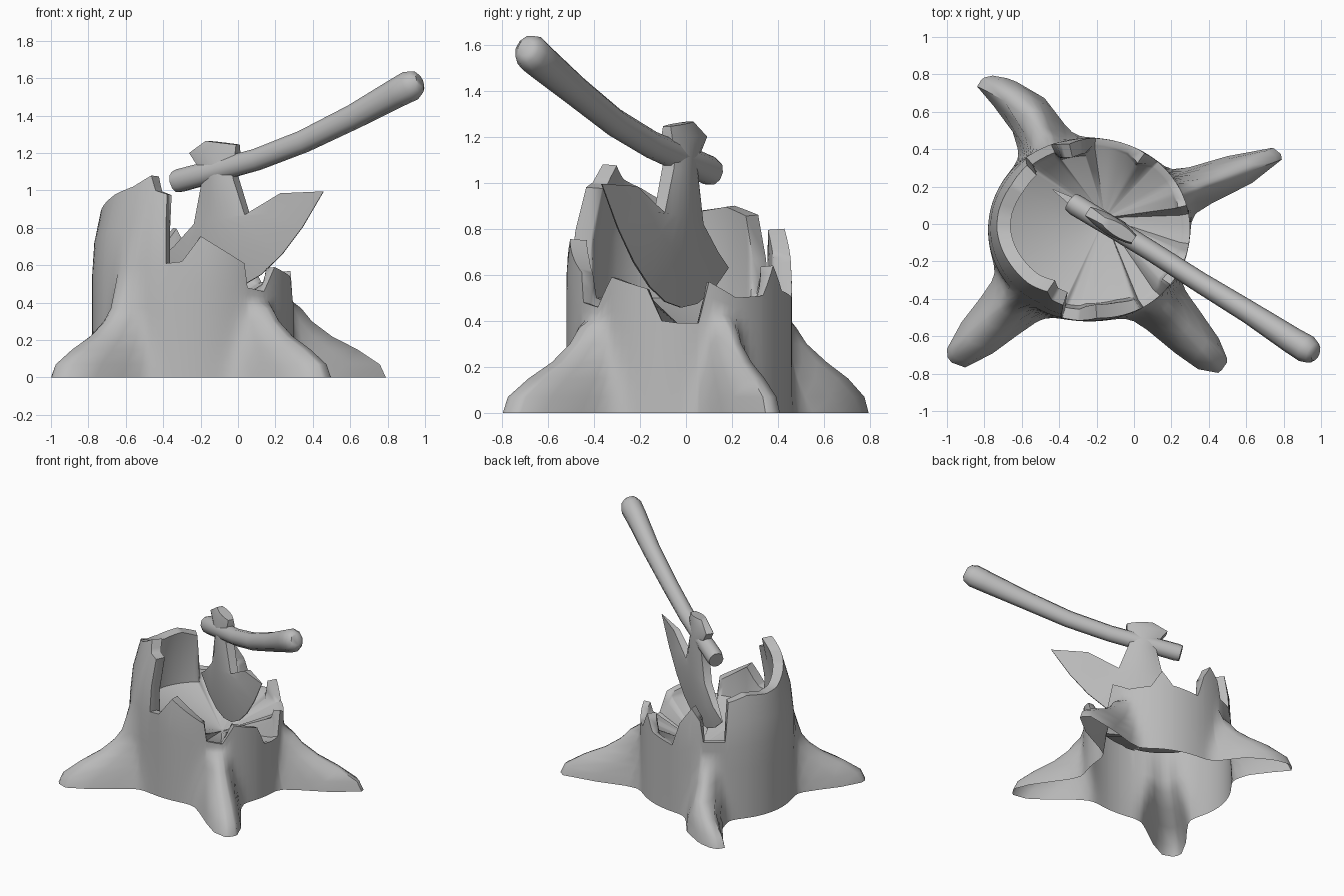
import bpy, bmesh
from math import sin, cos, radians, pi
from mathutils import Vector

cube = bpy.data.objects.get("Cube")
if cube:
    bpy.data.objects.remove(cube, do_unlink=True)

grey = bpy.data.materials.new("plain_grey")
grey.use_nodes = True
GREY = (0.5, 0.5, 0.5, 1)
grey.diffuse_color = GREY
grey.node_tree.nodes["Principled BSDF"].inputs["Base Color"].default_value = GREY


def loft(name, rings, cap_start=True, cap_end=True, fix_normals=True, sharp=40):
    """Skin a list of closed rings of points."""
    bm = bmesh.new()
    loops = [[bm.verts.new(p) for p in ring] for ring in rings]
    n = len(loops[0])
    for a, b in zip(loops, loops[1:]):
        for i in range(n):
            j = (i + 1) % n
            bm.faces.new((a[i], a[j], b[j], b[i]))
    if cap_start:
        bm.faces.new(loops[0][::-1])
    if cap_end:
        bm.faces.new(loops[-1])
    if fix_normals:
        bmesh.ops.recalc_face_normals(bm, faces=bm.faces)
    mesh = bpy.data.meshes.new(name)
    bm.to_mesh(mesh)
    bm.free()
    obj = bpy.data.objects.new(name, mesh)
    bpy.context.collection.objects.link(obj)
    mesh.materials.append(grey)
    bpy.ops.object.select_all(action="DESELECT")
    bpy.context.view_layer.objects.active = obj
    obj.select_set(True)
    bpy.ops.object.shade_smooth_by_angle(angle=radians(sharp))
    return obj


def interp(table, x):
    for (x0, y0), (x1, y1) in zip(table, table[1:]):
        if x0 <= x <= x1:
            return y0 + (y1 - y0) * (x - x0) / (x1 - x0)
    return table[-1][1]


# Stump: broken rim height by angle; roots as angle, length, half width, hook at the tip
CENTRE = Vector((-0.24, -0.03, 0))
RIM = [(0, .39), (9, .39), (14, .57), (28, .5), (45, .51), (54, .64), (63, .53),
       (86, .5), (93, .68), (103, .8), (111, .72), (114, .57), (131, .58),
       (134, .86), (150, .9), (168, .88), (180, .89), (205, .98), (222, 1.02),
       (236, 1.08), (242, 1.0), (251, .98), (253, .61), (263, .62), (275, .755),
       (303, .61), (305, .48), (317, .46), (326, .59), (345, .54), (352, .4), (360, .39)]
ROOTS = [(21.5, 1.1, .112, 0), (117, .985, .135, 32), (224, 1.02, .15, 0), (313.5, 1.03, .145, 0)]
TAPER = [(0, 1), (.07, .97), (.15, .85), (.22, .71), (.3, .59), (.4, .48), (2, .2)]


def radius(deg, z):
    """Outer wall distance: oval trunk blended with tapering roots."""
    t = radians(deg)
    trunk = ((.54 * cos(t)) ** 2 + (.49 * sin(t)) ** 2) ** .5
    trunk *= 1 - .75 * max(0, z - .55) ** 2
    total = trunk ** 6
    for angle, length, half, hook in ROOTS:
        d = radians(deg - angle)
        if cos(d) > 0 and z < .5:
            reach = length * interp(TAPER, z)
            width = max(.05, half * (1 - z / .7))
            lobe = ((cos(d) / reach) ** 3 + (abs(sin(d)) / width) ** 3) ** (-1 / 3)
            total += (lobe * min(1, (.5 - z) * 8)) ** 6
    return total ** (1 / 6)


def polar(deg, r, z):
    for angle, length, half, hook in ROOTS:
        if abs(deg - angle) < 35:
            deg += hook * max(0, r - .72)
    t = radians(deg)
    return CENTRE + Vector((r * cos(t), r * sin(t), z))


angles = sorted({a for a, h in RIM if a < 360}
                | {a for a in range(0, 360, 4)}
                | {root[0] for root in ROOTS})
rings = [[polar(a, radius(a, z), z) for a in angles] for z in (0, .07, .15, .22, .3, .37)]
for f in (.33, .67, 1):
    ring = []
    for a in angles:
        z = .37 + (interp(RIM, a) - .37) * f
        ring.append(polar(a, radius(a, z), z))
    rings.append(ring)
# Inner wall: thick behind the tall splinters, thin where the rim is low; then a sloping bowl
for f in (1, .5, 0):
    ring = []
    for a in angles:
        top = interp(RIM, a) - .005
        base = min(top - .01, .5)
        z = base + (top - base) * f
        wall = .03 + .045 * min(1, max(0, (top - .5) * 6)) + .02 * (1 - f)
        ring.append(polar(a, min(radius(a, z), .56) - wall, z))
    rings.append(ring)
rings.append([polar(a, .02, .33) + Vector((.08, .06, 0)) for a in angles])
loft("tree_stump", rings, cap_start=False, fix_normals=False, sharp=55)

# Axe handle: curved rod with rounded end
path = [(-.335, .118, 1.045, .058), (-.31, .1, 1.053, .064), (-.12, -.015, 1.105, .062),
        (.1, -.15, 1.165, .06), (.35, -.31, 1.262, .062), (.62, -.475, 1.395, .068),
        (.85, -.625, 1.522, .08), (.922, -.668, 1.56, .084), (.957, -.69, 1.58, .066),
        (.972, -.698, 1.588, .04)]
points = [Vector(p[:3]) for p in path]
rings = []
for k, p in enumerate(points):
    tangent = (points[min(k + 1, len(points) - 1)] - points[max(k - 1, 0)]).normalized()
    side = tangent.cross(Vector((0, 0, 1))).normalized()
    up = side.cross(tangent)
    r = path[k][3]
    rings.append([p + r * (side * cos(2 * pi * i / 10) * .9 + up * sin(2 * pi * i / 10))
                  for i in range(10)])
loft("axe_handle", rings)

# Axe head: rows from poll to cutting edge (left s, z, right s, z, sag, half thickness)
ALONG = Vector((.85, -.525, 0))
ACROSS = Vector((.525, .85, 0))
HEAD = Vector((-.12, -.01, 0))
rows = [(-.05, 1.265, .14, 1.245, 0, .035), (-.15, 1.2, .14, 1.2, 0, .05),
        (-.08, 1.11, .12, 1.1, 0, .052), (-.07, 1.04, .13, 1.06, 0, .055),
        (-.12, .82, .2, .87, 0, .05), (-.25, .7, .42, .985, .17, .04),
        (-.37, .63, .68, .995, .33, .004)]
rings = []
for s0, z0, s1, z1, sag, t in rows:
    ring = []
    for side in (-1, 1):
        for i in range(9)[::-side]:
            u = i / 8
            s = s0 + (s1 - s0) * u
            z = z0 + (z1 - z0) * u - sag * 4 * u * (1 - u)
            # thin the two ends so the cheeks bulge in the middle
            half = t * (.55 + 1.8 * u * (1 - u))
            ring.append(HEAD + ALONG * s + ACROSS * side * half + Vector((0, 0, z)))
    rings.append(ring)
loft("axe_head", rings, sharp=50)
